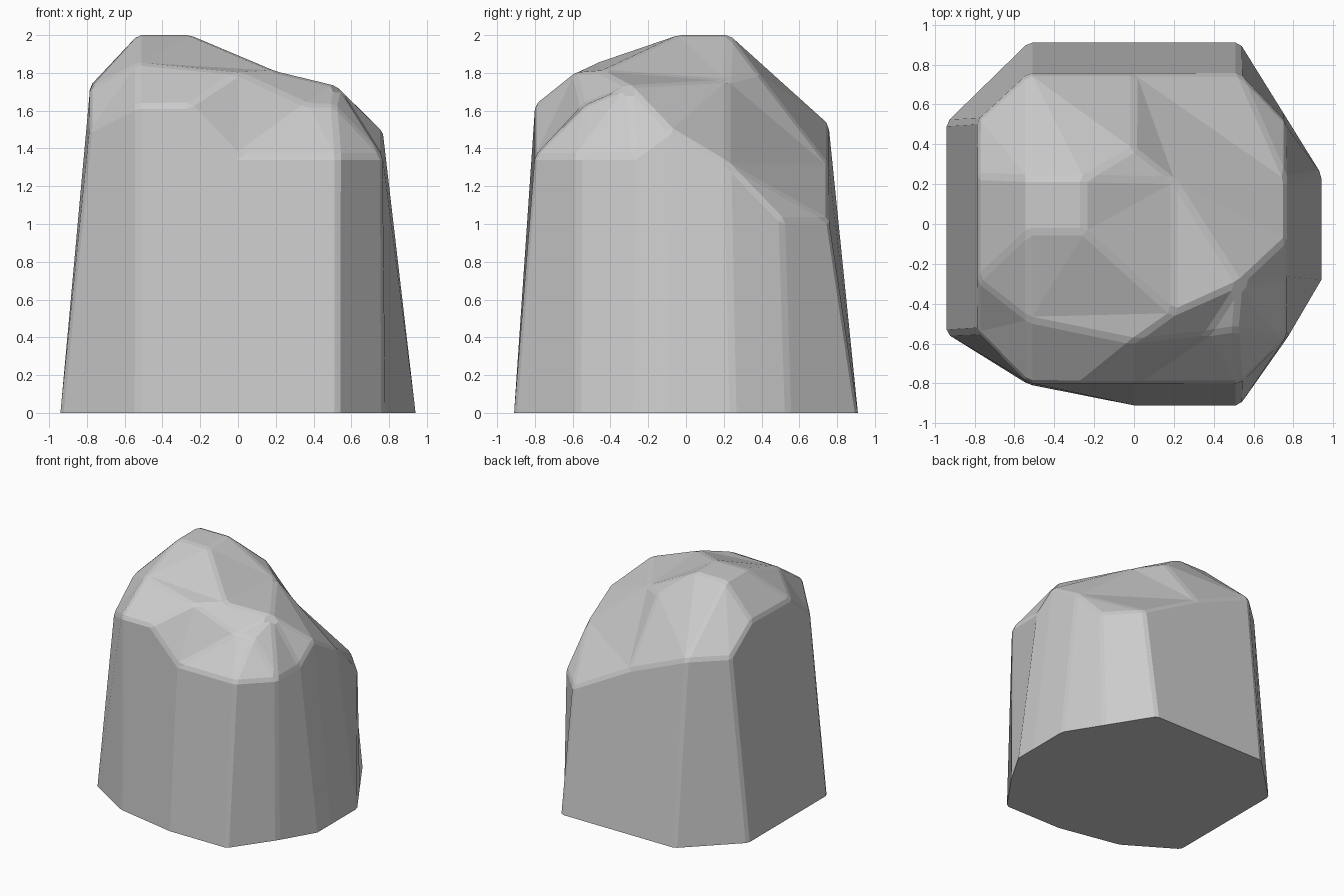
import bpy, bmesh, math
from mathutils import Vector
from mathutils.geometry import delaunay_2d_cdt

if "Cube" in bpy.data.objects:
    bpy.data.objects.remove(bpy.data.objects["Cube"])

# Shoulder ring, anticlockwise from front left: x, y, z, then foot x, y on the ground
rim = [
    (-.785, -.54, 1.50, -.94, -.55), (-.53, -.80, 1.63, -.53, -.805),
    (-.26, -.80, 1.63, -.26, -.86), (0, -.80, 1.36, 0, -.91),
    (.53, -.80, 1.36, .53, -.91), (.765, -.57, 1.36, .77, -.57),
    (.765, -.27, 1.36, .94, -.28), (.765, -.08, 1.50, .94, -.10),
    (.765, .22, 1.32, .94, .25), (.765, .51, 1.02, .76, .54),
    (.53, .755, 1.02, .53, .91), (0, .755, 1.31, 0, .91),
    (-.53, .755, 1.53, -.53, .91), (-.785, .52, 1.53, -.94, .51),
    (-.785, .24, 1.73, -.94, .24), (-.785, -.28, 1.72, -.94, -.28),
]
# Summit plateau, rear knuckles, front-left brow, ridge points, small front-right peak
crown = [
    (-.53, -.04, 2), (-.25, -.04, 2), (-.25, .23, 2), (-.53, .23, 2),
    (0, .38, 1.80), (.20, .22, 1.76), (-.53, -.48, 1.85), (.20, -.45, 1.81),
    (0, -.59, 1.80), (.53, -.30, 1.73), (.37, -.55, 1.63), (.51, -.53, 1.63),
]
n = len(rim)
# Creases across the crown, each a run of point numbers (rim first, then crown)
creases = [(16, 17, 18, 19, 16), (2, 24, 23, 25, 7), (23, 22, 15, 16),
           (22, 1), (17, 23), (19, 12), (19, 14), (18, 20, 21, 8, 11, 20),
           (21, 23), (24, 3, 26, 27, 4), (27, 5), (27, 25)]

pts = [Vector(p[:3]) for p in rim] + [Vector(p) for p in crown]
edges = [(i, (i + 1) % n) for i in range(n)]
for run in creases:
    edges += list(zip(run, run[1:]))
flat, _, faces, _, _, _ = delaunay_2d_cdt([p.xy for p in pts], edges, [], 1, 1e-5)

bm = bmesh.new()


def height(q):
    return min(pts, key=lambda p: (p.xy - q).length).z


# Faceted crown
top = [bm.verts.new((q.x, q.y, height(q))) for q in flat]
for f in faces:
    bm.faces.new([top[i] for i in f])

# Tapering walls and flat base
feet = [bm.verts.new((p[3], p[4], 0)) for p in rim]
for i in range(n):
    j = (i + 1) % n
    bm.faces.new((feet[i], feet[j], top[j], top[i]))
bm.faces.new(feet[::-1])
bmesh.ops.recalc_face_normals(bm, faces=bm.faces[:])

# Merge nearly flat facets, then chip the sharp edges with a narrow bevel
bmesh.ops.dissolve_limit(bm, angle_limit=math.radians(4), verts=bm.verts[:], edges=bm.edges[:])
chip = [e for e in bm.edges if max(v.co.z for v in e.verts) > .01
        and e.calc_face_angle(0) > math.radians(14)]
bmesh.ops.bevel(bm, geom=chip, offset=.02, segments=1, profile=.5,
                affect='EDGES', clamp_overlap=True)

mesh = bpy.data.meshes.new("boulder")
bm.to_mesh(mesh)
bm.free()
boulder = bpy.data.objects.new("boulder", mesh)
bpy.context.collection.objects.link(boulder)
